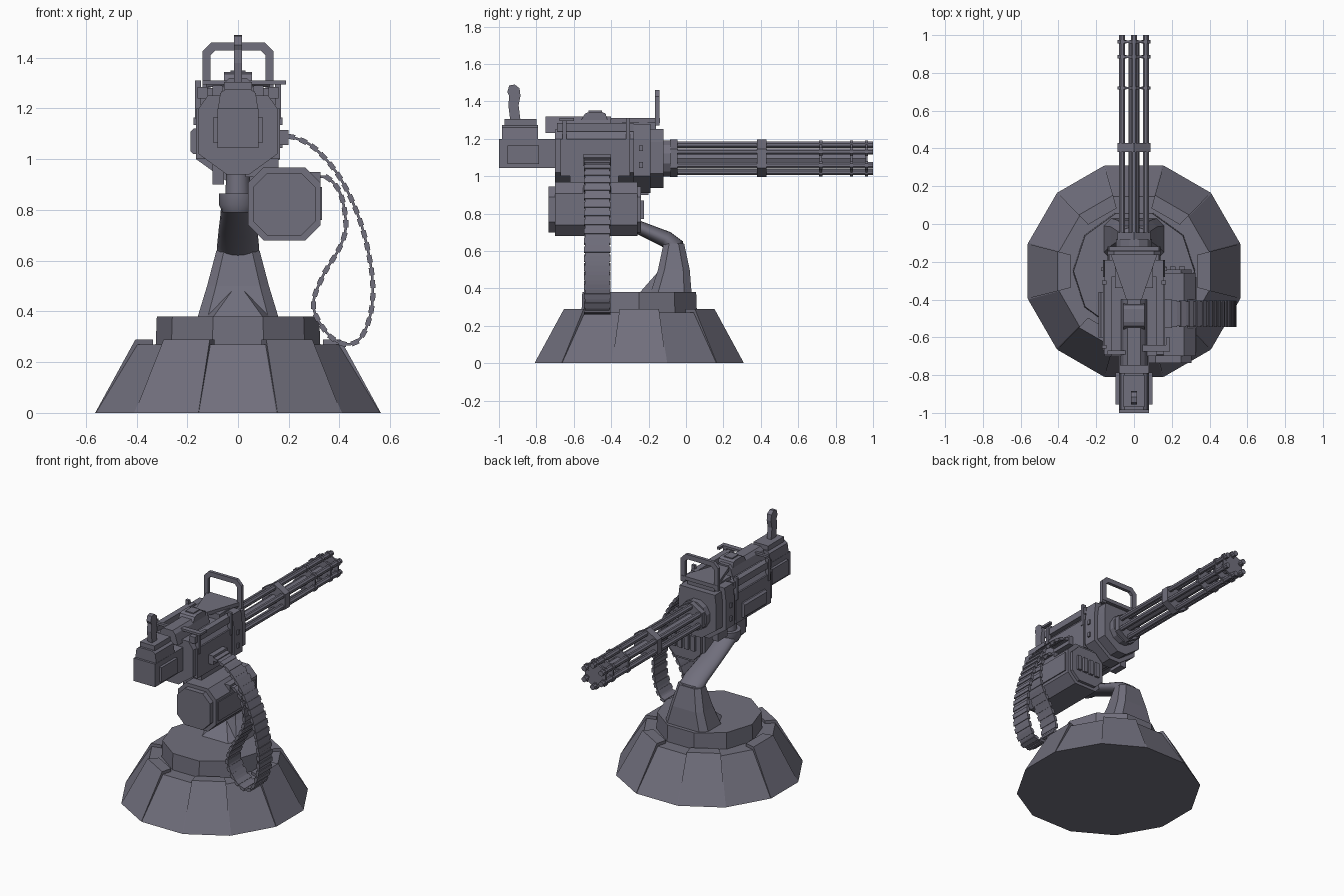
import bpy, bmesh, math
from mathutils import Vector

if "Cube" in bpy.data.objects:
    bpy.data.objects.remove(bpy.data.objects["Cube"])

grey = bpy.data.materials.new("gunmetal_grey")
grey.diffuse_color = (0.165, 0.16, 0.205, 1)
grey.use_nodes = True
grey.node_tree.nodes["Principled BSDF"].inputs["Base Color"].default_value = grey.diffuse_color


def finish(name, bm, smooth=False):
    bmesh.ops.recalc_face_normals(bm, faces=bm.faces)
    me = bpy.data.meshes.new(name)
    bm.to_mesh(me)
    bm.free()
    me.materials.append(grey)
    ob = bpy.data.objects.new(name, me)
    bpy.context.collection.objects.link(ob)
    if smooth:
        for o in bpy.context.selected_objects:
            o.select_set(False)
        ob.select_set(True)
        bpy.context.view_layer.objects.active = ob
        bpy.ops.object.shade_smooth_by_angle(angle=math.radians(40))
    return ob


def loft(name, rings, smooth=False, closed=False):
    """Skin a list of equal-length point rings; cap the ends unless closed."""
    bm = bmesh.new()
    vs = [[bm.verts.new(p) for p in r] for r in rings]
    n, m = len(vs[0]), len(vs)
    for i in range(m if closed else m - 1):
        a, b = vs[i], vs[(i + 1) % m]
        for j in range(n):
            bm.faces.new((a[j], a[(j + 1) % n], b[(j + 1) % n], b[j]))
    if not closed:
        bm.faces.new(vs[0])
        bm.faces.new(vs[-1])
    return finish(name, bm, smooth)


def box(name, x0, x1, y0, y1, z0, z1):
    rect = [(x0, y0), (x1, y0), (x1, y1), (x0, y1)]
    return loft(name, [[(x, y, z) for x, y in rect] for z in (z0, z1)])


def prism_y(name, prof, y0, y1):
    return loft(name, [[(x, y, z) for x, z in prof] for y in (y0, y1)])


def prism_x(name, prof, x0, x1):
    return loft(name, [[(x, y, z) for y, z in prof] for x in (x0, x1)])


def octo(a0, a1, b0, b1, c):
    """Chamfered rectangle outline."""
    return [(a0 + c, b0), (a1 - c, b0), (a1, b0 + c), (a1, b1 - c),
            (a1 - c, b1), (a0 + c, b1), (a0, b1 - c), (a0, b0 + c)]


def ngon(n, r, cx, cy, phase=0.0):
    return [(cx + r * math.cos(phase + 2 * math.pi * i / n),
             cy + r * math.sin(phase + 2 * math.pi * i / n)) for i in range(n)]


def stack(name, outlines, smooth=False):
    return loft(name, [[(x, y, z) for x, y in o] for o, z in outlines], smooth)


# ---- Base: twelve-sided skirt, alternate raised plates, ten-sided upper tier
CY = -0.25
stack("base_skirt", [(ngon(12, .58, 0, CY, math.pi / 12), 0), (ngon(12, .41, 0, CY, math.pi / 12), .27)])
for k in range(6):
    a = math.pi / 3 * k
    u, t = Vector((math.cos(a), math.sin(a), 0)), Vector((-math.sin(a), math.cos(a), 0))

    def quad(ro, wo, ri, wi, z):
        return [u * r + t * w + Vector((0, CY, z)) for r, w in ((ro, -wo), (ro, wo), (ri, wi), (ri, -wi))]
    loft(f"base_plate_{k}", [quad(.563, .145, .35, .09, 0), quad(.404, .105, .335, .087, .29)])
stack("base_tier", [(ngon(10, .325, 0, CY), .25), (ngon(10, .32, 0, CY), .38)])

# ---- Pedestal with front foot, leaning arm and swivel collar
stack("pedestal", [(octo(-.16, .16, -.19, .03, .04), .375), (octo(-.122, .122, -.15, .02, .035), .5),
                   (octo(-.085, .085, -.12, -.01, .03), .64)])
loft("pedestal_foot", [[(-.15, -.14, .375), (.15, -.14, .375), (.1, -.25, .375), (-.1, -.25, .375)],
                       [(-.02, -.12, .5), (.02, -.12, .5), (.01, -.14, .5), (-.01, -.14, .5)]])
arm = []
for y, z, rx, rn, ny in [(-.065, .6, .084, .054, 1), (-.068, .635, .084, .054, .95), (-.11, .665, .082, .045, .6),
                         (-.25, .725, .076, .036, .42), (-.36, .775, .07, .04, .42), (-.47, .83, .065, .045, .42)]:
    nz = math.sqrt(1 - ny * ny)
    arm.append([(rx * math.cos(q), y + rn * math.sin(q) * ny, z + rn * math.sin(q) * nz)
                for q in [2 * math.pi * i / 20 for i in range(20)]])
loft("support_arm", arm, True)
stack("swivel_collar", [(ngon(16, .06, 0, -.46), .79), (ngon(16, .075, 0, -.46), .82),
                        (ngon(16, .075, 0, -.46), .865)], True)
stack("swivel_neck", [(ngon(12, .05, 0, -.46), .86), (ngon(12, .045, 0, -.46), .97)], True)
box("under_bracket", -.1, -.055, -.3, -.2, .9, 1.0)

# ---- Receiver
prism_y("receiver", [(-.12, 1.25), (.12, 1.25), (.155, 1.2), (.155, 1.02), (.045, .94), (-.045, .94),
                     (-.155, 1.02), (-.155, 1.2)], -.70, -.26)
hub = [(-.155, 1.28), (.155, 1.28), (.165, 1.2), (.165, 1.0), (.04, .91), (-.04, .91), (-.165, 1.0), (-.165, 1.2)]
prism_y("front_housing", hub, -.28, -.19)
prism_y("front_housing_collar", [(x * .85, 1.095 + (z - 1.095) * .85) for x, z in hub], -.2, -.12)
prism_y("barrel_socket", ngon(12, .1, 0, 1.095, math.pi / 12), -.13, -.08)
for s, n in ((-1, "left"), (1, "right")):
    x0, x1 = sorted((s * .08, s * .165))
    box(f"side_box_{n}", x0, x1, -.67, -.3, 1.0, 1.2)
    x0, x1 = sorted((s * .12, s * .16))
    box(f"top_ledge_{n}", x0, x1, -.69, -.28, 1.24, 1.285)
    for y in (-.65, -.31):
        x0, x1 = sorted((s * .145, s * .17))
        box(f"side_clip_{n}", x0, x1, y - .01, y + .01, 1.16, 1.31)
    for z in (1.06, 1.15):
        box(f"housing_bolt_{n}", s * .165 - .01, s * .165 + .01, -.25, -.23, z - .015, z + .015)
prism_y("side_bulge", octo(-.187, -.15, 1.02, 1.12, .012), -.6, -.36)

# ---- Top cover, sight box and cross rods
prism_y("top_cover", [(-.055, 1.3), (-.035, 1.32), (.035, 1.32), (.055, 1.3), (.075, 1.23), (-.075, 1.23)], -.75, -.4)
loft("top_wedge", [[(-.14, -.14, z), (.14, -.14, z), (.12, -.17, z), (.03, -.43, z), (-.03, -.43, z), (-.12, -.17, z)]
                   for z in (1.285, 1.31)])
box("front_cover", -.1, .1, -.34, -.16, 1.24, 1.29)
prism_x("sight_box", [(-.56, 1.3), (-.54, 1.335), (-.52, 1.343), (-.45, 1.343), (-.43, 1.335), (-.42, 1.3)], -.055, .055)
box("sight_cap", -.03, .03, -.52, -.45, 1.34, 1.35)
box("cocking_rod_rear", .03, .19, -.675, -.64, 1.295, 1.31)
box("cocking_rod_left", -.14, -.03, -.69, -.67, 1.295, 1.31)
box("cocking_rod_side", .17, .19, -.675, -.6, 1.295, 1.31)

# ---- Front carry handle: chamfered arch
outer = [(-.14, 1.27), (-.14, 1.425), (-.105, 1.46), (.105, 1.46), (.14, 1.425), (.14, 1.27)]
inner = [(-.108, 1.27), (-.108, 1.41), (-.09, 1.428), (.09, 1.428), (.108, 1.41), (.108, 1.27)]
loft("carry_handle", [[(o[0], -.165, o[1]), (o[0], -.143, o[1]), (i[0], -.143, i[1]), (i[0], -.165, i[1])]
                      for o, i in zip(outer, inner)])

# ---- Rear motor block and grip
box("rear_block", -.08, .08, -1.0, -.68, 1.045, 1.2)
for s in (-1, 1):
    x0, x1 = sorted((s * .07, s * .098))
    ob = [(-.955, 1.065), (-.785, 1.065), (-.785, 1.165), (-.955, 1.165)]
    prism_x("rear_side_panel", ob, x0, x1)
prism_y("rear_upper", [(-.08, 1.19), (.08, 1.19), (.07, 1.26), (.05, 1.275), (-.05, 1.275), (-.07, 1.26)], -.985, -.79)
box("rear_cap", -.055, .055, -.97, -.8, 1.27, 1.305)
prism_x("rear_grip", [(-.94, 1.3), (-.885, 1.3), (-.895, 1.38), (-.885, 1.43), (-.89, 1.47), (-.915, 1.49),
                      (-.945, 1.485), (-.955, 1.45), (-.945, 1.43), (-.95, 1.38)], -.016, .016)

# ---- Barrel cluster: six barrels, hexagonal clamps, collared muzzle
BZ = 1.095
for k, (x, z) in enumerate(ngon(6, .073, 0, BZ, math.pi / 2)):
    prism_y(f"barrel_{k}", ngon(8, .018, x, z, math.pi / 8), -.1, 1.0)
    for y in (.72, .885, .965):
        prism_y(f"barrel_clamp_{k}", ngon(8, .025, x, z, math.pi / 8), y - .009, y + .009)
prism_y("barrel_core", ngon(8, .03, 0, BZ), -.1, .97)
for y, h, r in ((.405, .025, .1), (.72, .006, .088), (.885, .006, .088), (.965, .006, .088), (-.065, .02, .1)):
    prism_y("barrel_ring", ngon(6, r, 0, BZ, math.pi / 2), y - h, y + h)

# ---- Ammunition drum with end plates and vents
prism_y("ammo_drum", octo(.04, .325, .68, .968, .06), -.70, -.26)
prism_y("drum_end_rear", octo(.06, .305, .70, .945, .055), -.735, -.69)
prism_y("drum_end_front", octo(.06, .305, .70, .945, .055), -.27, -.24)
box("drum_side_tab", .3, .332, -.68, -.28, .76, .89)
for i in range(4):
    box("drum_vent", .095 + i * .048, .125 + i * .048, -.245, -.225, .77, .87)
box("drum_bracket", .03, .16, -.62, -.36, .93, 1.03)
box("feed_inlet", .15, .2, -.55, -.4, 1.055, 1.115)
box("feed_outlet", .27, .325, -.55, -.4, .9, .95)

# ---- Ammunition belt: smooth spline strip with raised links
pts = [(.18, 1.09), (.22, 1.085), (.3, 1.045), (.4, .93), (.48, .76), (.525, .57), (.528, .42), (.49, .305), (.43, .27),
       (.355, .31), (.297, .42), (.335, .54), (.4, .65), (.425, .74), (.405, .86), (.355, .925), (.29, .93)]
P = [Vector(p) for p in pts]
path = []
for i in range(len(P) - 1):
    a, b, c, d = P[max(i - 1, 0)], P[i], P[i + 1], P[min(i + 2, len(P) - 1)]
    for j in range(6):
        t = j / 6
        path.append(.5 * (2 * b + (c - a) * t + (2 * a - 5 * b + 4 * c - d) * t ** 2 + (3 * b - a - 3 * c + d) * t ** 3))
path.append(P[-1])


def strip(name, line, y0, y1, h):
    rings = []
    for i, p in enumerate(line):
        d = (line[min(i + 1, len(line) - 1)] - line[max(i - 1, 0)]).normalized()
        n = Vector((-d.y, d.x)) * h
        rings.append([((p + s * n).x, y, (p + s * n).y) for s, y in ((1, y0), (1, y1), (-1, y1), (-1, y0))])
    loft(name, rings)


strip("ammo_belt", path, -.54, -.41, .005)
dist, nxt = 0.0, .03
for a, b in zip(path, path[1:]):
    L = (b - a).length
    while dist + L >= nxt:
        p, d = a.lerp(b, (nxt - dist) / L), (b - a).normalized()
        strip("belt_link", [p - d * .015, p + d * .015], -.545, -.405, .01)
        nxt += .05
    dist += L
